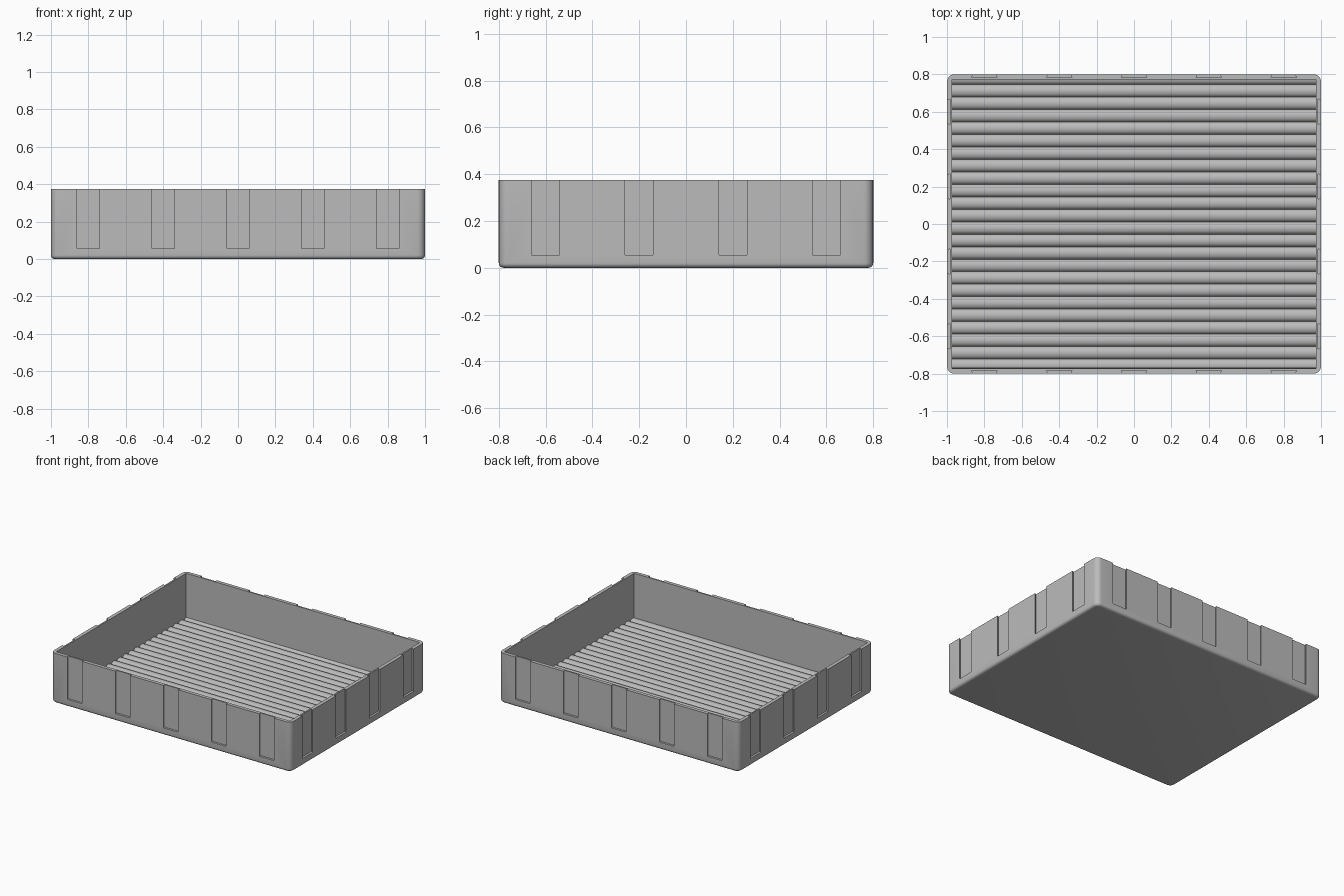
import bpy, bmesh, math
from mathutils import Matrix

if "Cube" in bpy.data.objects:
    bpy.data.objects.remove(bpy.data.objects["Cube"])

LENGTH, WIDTH, HEIGHT = 2.0, 1.6, 0.375
WALL, BASE = 0.027, 0.02
NOTCH_BOTTOM, NOTCH_DEPTH = 0.055, 0.016

grey = bpy.data.materials.new("plastic_grey")
grey.use_nodes = True
colour = (0.50, 0.50, 0.50, 1)
grey.diffuse_color = colour
grey.node_tree.nodes["Principled BSDF"].inputs["Base Color"].default_value = colour


def make_object(name, bm):
    bmesh.ops.recalc_face_normals(bm, faces=bm.faces)
    mesh = bpy.data.meshes.new(name)
    bm.to_mesh(mesh)
    bm.free()
    mesh.materials.append(grey)
    obj = bpy.data.objects.new(name, mesh)
    bpy.context.collection.objects.link(obj)
    return obj


def add_box(bm, size, z_low):
    spot = Matrix.Translation((0, 0, z_low + size[2] / 2))
    bmesh.ops.create_cube(bm, size=1, matrix=spot @ Matrix.Diagonal((*size, 1)))


def add_prism(bm, outline, offset):
    """Extrude a closed outline of points along an offset."""
    face = bm.faces.new([bm.verts.new(p) for p in outline])
    moved = bmesh.ops.extrude_face_region(bm, geom=[face], use_keep_orig=True)["geom"]
    bmesh.ops.translate(bm, vec=offset,
                        verts=[v for v in moved if isinstance(v, bmesh.types.BMVert)])


def smooth(obj, angle):
    bpy.ops.object.select_all(action="DESELECT")
    obj.select_set(True)
    bpy.context.view_layer.objects.active = obj
    bpy.ops.object.shade_smooth_by_angle(angle=math.radians(angle))


# Outer shell: rounded upright corners, then a rounded bottom rim
bm = bmesh.new()
add_box(bm, (LENGTH, WIDTH, HEIGHT), 0)
upright = [e for e in bm.edges if abs(e.verts[0].co.z - e.verts[1].co.z) > 0.1]
bmesh.ops.bevel(bm, geom=upright, offset=0.04, segments=6, profile=0.5, affect="EDGES")
rim = [e for e in bm.edges if all(v.co.z < 0.001 for v in e.verts)]
bmesh.ops.bevel(bm, geom=rim, offset=0.02, segments=4, profile=0.5, affect="EDGES")
tray = make_object("tray_shell", bm)

# Cavity cutter
bm = bmesh.new()
add_box(bm, (LENGTH - 2 * WALL, WIDTH - 2 * WALL, HEIGHT), BASE)
cavity = make_object("cavity_cutter", bm)

# Notch cutters: slightly flared slots, open at the top
bm = bmesh.new()


def add_notch(along, out, turn):
    shape = [(-0.06, 0.02), (-0.06, 0), (-0.068, -NOTCH_DEPTH),
             (0.068, -NOTCH_DEPTH), (0.06, 0), (0.06, 0.02)]
    spin = Matrix.Rotation(turn, 4, "Z")
    add_prism(bm, [spin @ Matrix.Translation((along + x, out + y, NOTCH_BOTTOM)).translation
                   for x, y in shape], (0, 0, HEIGHT))


for side in (0, math.pi):
    for i in range(5):
        add_notch(-0.8 + 0.4 * i, WIDTH / 2, side)
    for i in range(4):
        add_notch(-0.6 + 0.4 * i, LENGTH / 2, side + math.pi / 2)
notches = make_object("notch_cutters", bm)

# Cut the shell and discard the cutters
bpy.context.view_layer.objects.active = tray
for cutter in (cavity, notches):
    cutter.hide_render = True
    cut = tray.modifiers.new("cut", "BOOLEAN")
    cut.operation, cut.solver, cut.object = "DIFFERENCE", "EXACT", cutter
    bpy.ops.object.modifier_apply(modifier=cut.name)
    bpy.data.objects.remove(cutter)
smooth(tray, 25)

# Ribbed floor: rounded ridges running lengthwise, with sharp valleys
PITCH, RIDGE, STEPS = 1.467 / 22, 0.022, 10
half_y = WIDTH / 2 - WALL
half_x = LENGTH / 2 - WALL
first_valley = -0.722
samples = [first_valley + PITCH * k / STEPS for k in range(-STEPS, 24 * STEPS)]
profile = [(-half_x, y, BASE + 0.003 + RIDGE * math.sqrt(abs(math.sin(
    math.pi * (y - first_valley) / PITCH)))) for y in samples if abs(y) < half_y]
ends = [(-half_x, half_y, BASE - 0.01), (-half_x, -half_y, BASE - 0.01)]
bm = bmesh.new()
add_prism(bm, profile + ends, (2 * half_x, 0, 0))
ribs = make_object("ribbed_floor", bm)
smooth(ribs, 50)
